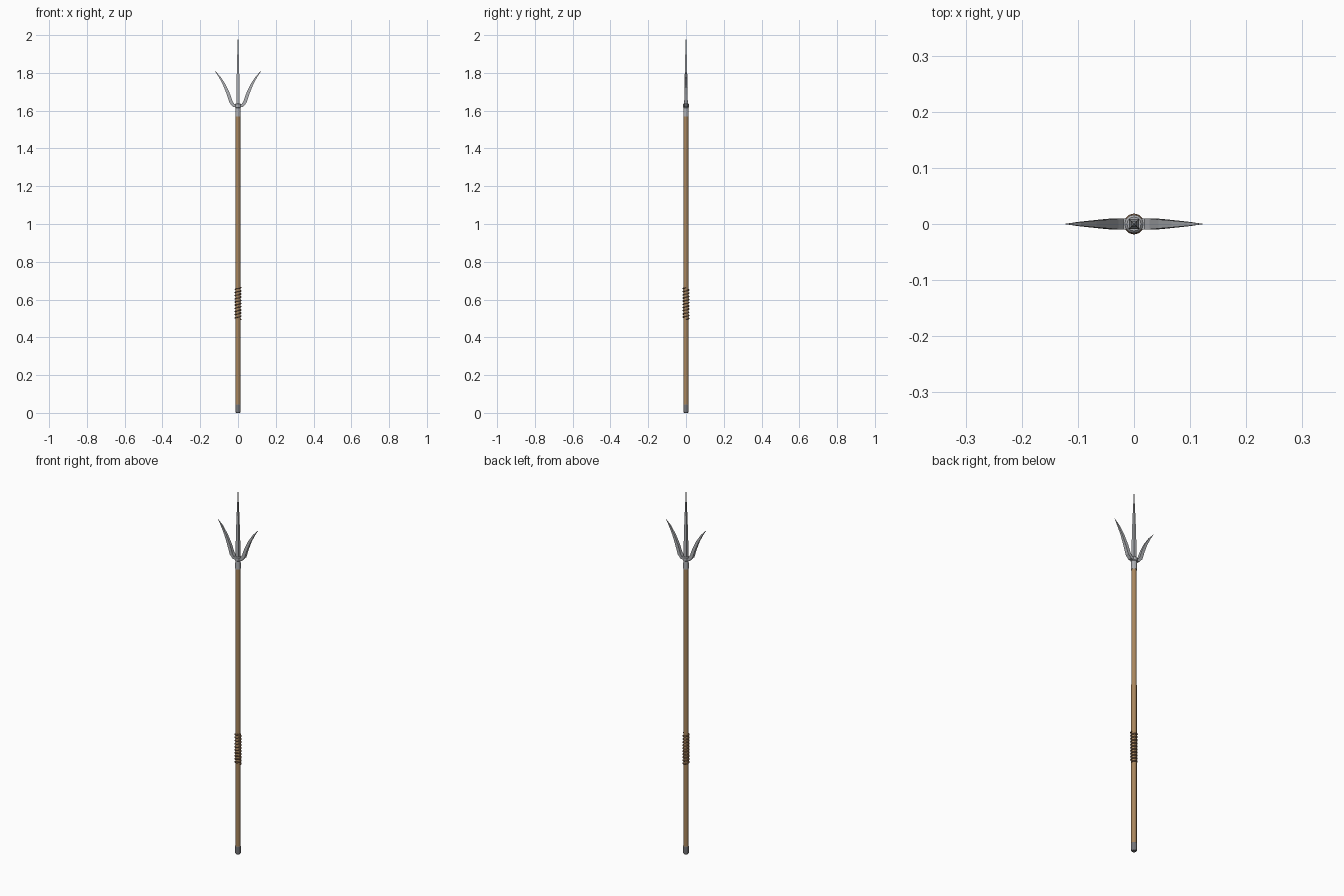
import bpy, bmesh, math
from mathutils import Vector

if "Cube" in bpy.data.objects:
    bpy.data.objects.remove(bpy.data.objects["Cube"])


def material(name, rgb):
    m = bpy.data.materials.new(name)
    m.diffuse_color = (*rgb, 1)
    m.use_nodes = True
    m.node_tree.nodes["Principled BSDF"].inputs["Base Color"].default_value = m.diffuse_color
    return m


wood = material("wood", (0.40, 0.24, 0.11))
leather = material("leather", (0.20, 0.11, 0.06))
steel = material("steel", (0.42, 0.43, 0.45))
iron = material("iron", (0.18, 0.18, 0.19))


def loft(name, rings, mat, smooth=False):
    """Skin a list of equal-length point rings and cap both ends."""
    bm = bmesh.new()
    loops = [[bm.verts.new(p) for p in ring] for ring in rings]
    n = len(loops[0])
    for a, b in zip(loops, loops[1:]):
        for i in range(n):
            j = (i + 1) % n
            bm.faces.new((a[i], a[j], b[j], b[i]))
    bm.faces.new(loops[0])
    bm.faces.new(loops[-1])
    bmesh.ops.recalc_face_normals(bm, faces=bm.faces)
    mesh = bpy.data.meshes.new(name)
    bm.to_mesh(mesh)
    bm.free()
    mesh.materials.append(mat)
    ob = bpy.data.objects.new(name, mesh)
    bpy.context.collection.objects.link(ob)
    if smooth:
        bpy.context.view_layer.objects.active = ob
        ob.select_set(True)
        bpy.ops.object.shade_smooth_by_angle(angle=math.radians(50))
        ob.select_set(False)
    return ob


def turned(name, profile, sides, mat, smooth=False):
    """Round part from (radius, z) pairs."""
    angles = [math.tau * i / sides for i in range(sides)]
    return loft(name, [[(r * math.cos(a), r * math.sin(a), z) for a in angles]
                       for r, z in profile], mat, smooth)


def prong(name, path, mat):
    """Four-sided blade along (x, z, half width, half thickness) stations."""
    pts = [Vector((x, 0, z)) for x, z, _, _ in path]
    rings = []
    for i, (_, _, w, t) in enumerate(path):
        d = (pts[min(i + 1, len(pts) - 1)] - pts[max(i - 1, 0)]).normalized()
        side = Vector((d.z, 0, -d.x)) * w
        y = Vector((0, t, 0))
        rings.append([pts[i] + side + y, pts[i] - side + y,
                      pts[i] - side - y, pts[i] + side - y])
    return loft(name, rings, mat)


# wooden shaft and iron butt cap
turned("shaft", [(0.0135, 0.02), (0.0135, 0.92), (0.0125, 1.60)], 12, wood, True)
turned("butt_cap", [(0.011, 0.0), (0.0145, 0.006), (0.0145, 0.042), (0.0135, 0.045)], 12, iron)

# spiral grip binding
rings = []
turns, steps = 10, 12
for k in range(turns * steps + 1):
    a = math.tau * k / steps
    z = 0.495 + 0.168 * k / (turns * steps)
    rings.append([((0.0145 + 0.0042 * math.cos(b)) * math.cos(a),
                   (0.0145 + 0.0042 * math.cos(b)) * math.sin(a),
                   z + 0.0042 * math.sin(b))
                  for b in (math.tau * i / 6 for i in range(6))])
loft("grip_binding", rings, leather, True)

# socket with collar
turned("socket", [(0.0145, 1.57), (0.0135, 1.615), (0.0165, 1.618),
                  (0.0165, 1.634), (0.0125, 1.638)], 12, steel)

# centre prong
prong("centre_prong", [(0, 1.63, 0.009, 0.009), (0, 1.70, 0.0085, 0.0085),
                       (0, 1.85, 0.0055, 0.0055), (0, 2.0, 0.0006, 0.0006)], steel)

# curved side prongs
for s, label in ((-1, "left"), (1, "right")):
    path = [(0.0, 1.626, 0.007, 0.010), (0.022, 1.627, 0.008, 0.010),
            (0.036, 1.644, 0.009, 0.0095), (0.052, 1.69, 0.0085, 0.008),
            (0.073, 1.738, 0.0065, 0.006), (0.098, 1.78, 0.004, 0.0035),
            (0.1215, 1.81, 0.0005, 0.0005)]
    prong(label + "_prong", [(s * x, z, w, t) for x, z, w, t in path], steel)
